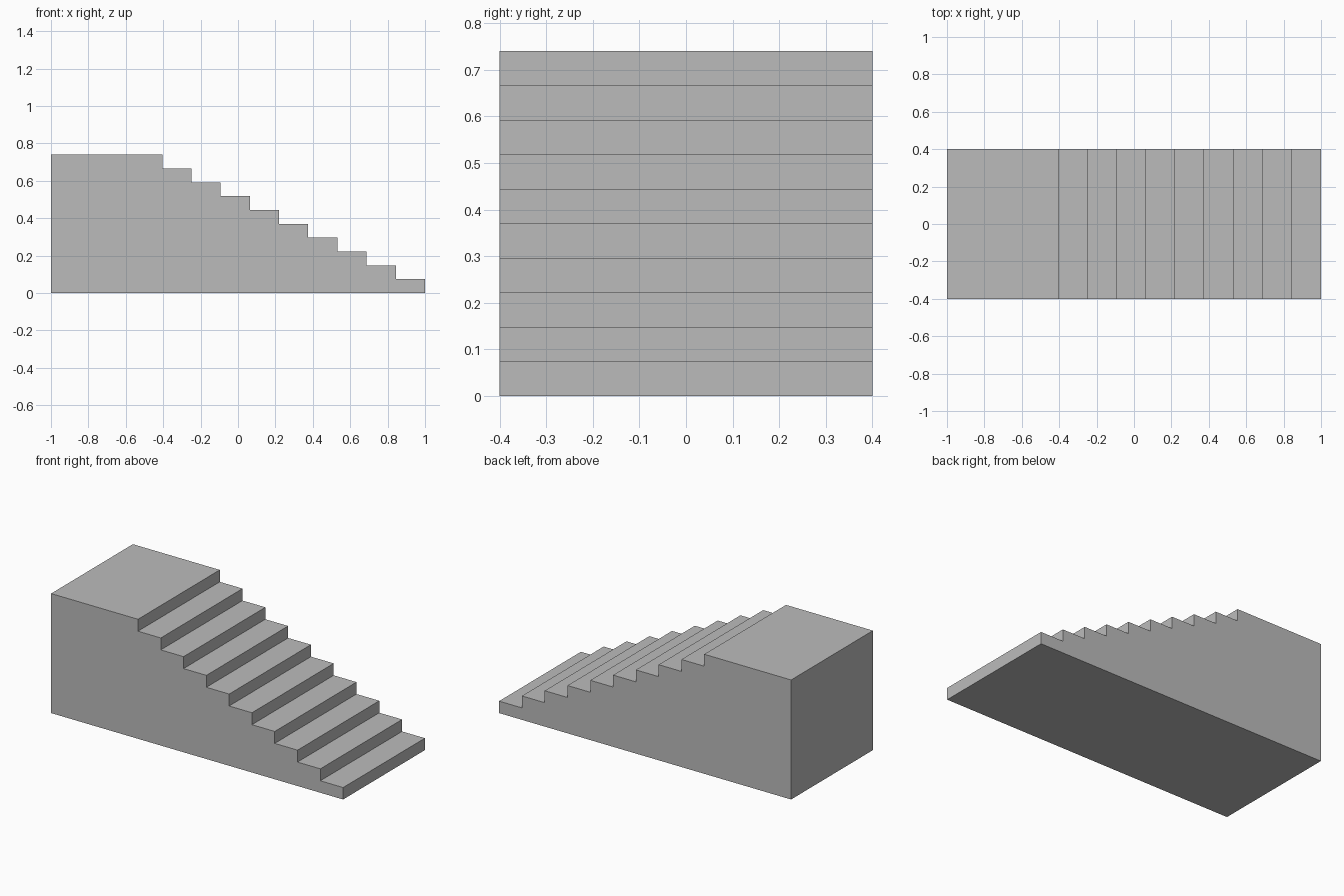
import bpy
import bmesh

cube = bpy.data.objects.get("Cube")
if cube:
    bpy.data.objects.remove(cube, do_unlink=True)

HALF_WIDTH = 0.4
HEIGHT = 0.74
RISERS = 10
LANDING_EDGE = -0.405
RISE = HEIGHT / RISERS
TREAD = (1 - LANDING_EDGE) / (RISERS - 1)

# Plain grey material
grey = bpy.data.materials.new("plain grey")
grey.use_nodes = True
colour = (0.5, 0.5, 0.5, 1)
grey.diffuse_color = colour
grey.node_tree.nodes["Principled BSDF"].inputs["Base Color"].default_value = colour

# Side profile: base, then risers and treads climbing to the landing
profile = [(-1, 0), (1, 0)]
for i in range(RISERS):
    x = 1 - i * TREAD
    profile += [(x, (i + 1) * RISE)]
    if i < RISERS - 1:
        profile += [(x - TREAD, (i + 1) * RISE)]
profile.append((-1, HEIGHT))

# Extrude the profile across the width into one solid block
bm = bmesh.new()
side = bm.faces.new([bm.verts.new((x, -HALF_WIDTH, z)) for x, z in profile])
extruded = bmesh.ops.extrude_face_region(bm, geom=[side], use_keep_orig=True)
moved = [g for g in extruded["geom"] if isinstance(g, bmesh.types.BMVert)]
bmesh.ops.translate(bm, verts=moved, vec=(0, 2 * HALF_WIDTH, 0))
bmesh.ops.recalc_face_normals(bm, faces=bm.faces)

mesh = bpy.data.meshes.new("staircase")
bm.to_mesh(mesh)
bm.free()
mesh.materials.append(grey)
staircase = bpy.data.objects.new("staircase", mesh)
bpy.context.collection.objects.link(staircase)
